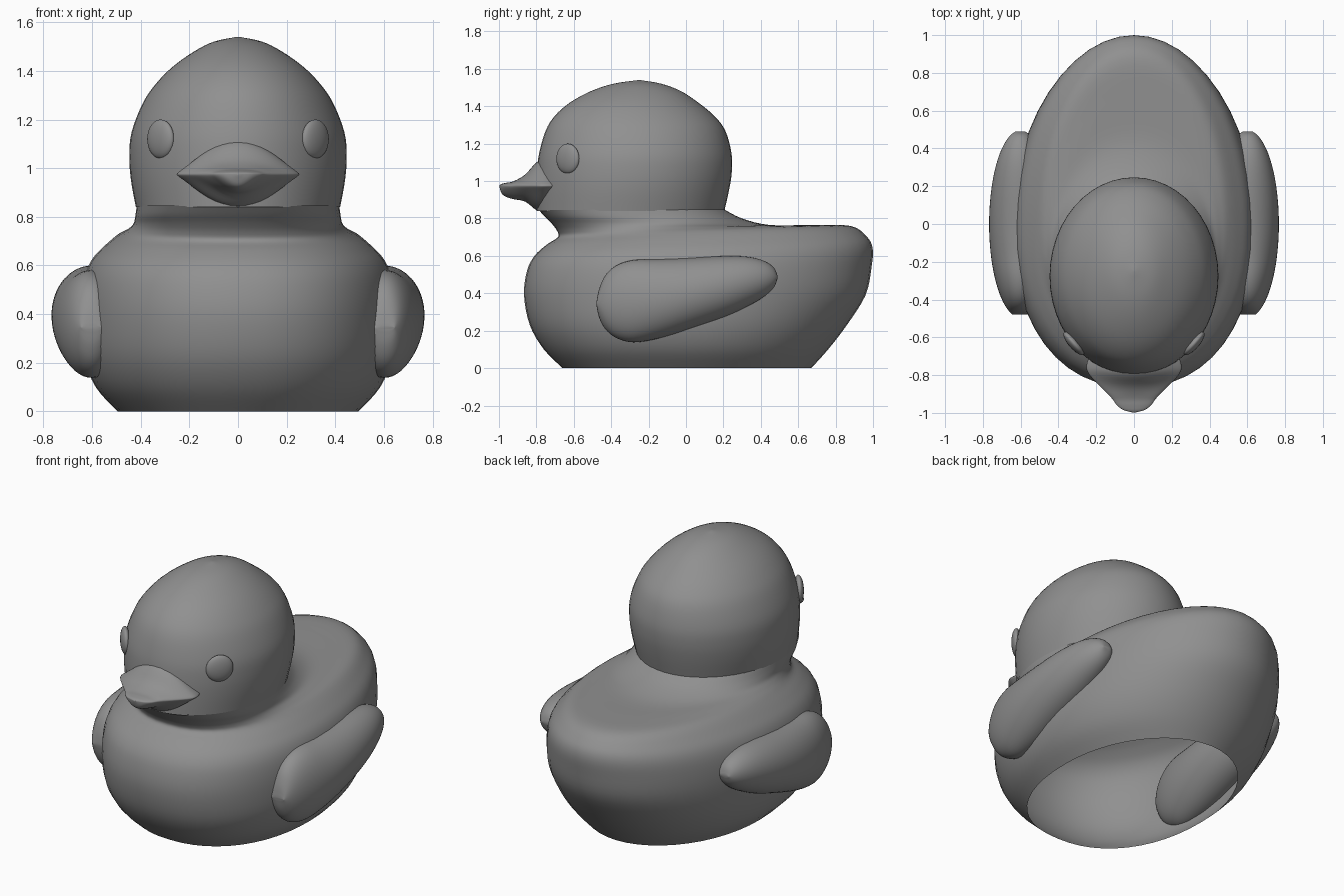
import bpy, bmesh, math
from mathutils import Matrix

if "Cube" in bpy.data.objects:
    bpy.data.objects.remove(bpy.data.objects["Cube"], do_unlink=True)

grey = bpy.data.materials.new("matte_grey")
grey.use_nodes = True
grey.diffuse_color = (0.28, 0.28, 0.28, 1)
grey.node_tree.nodes["Principled BSDF"].inputs["Base Color"].default_value = (0.28, 0.28, 0.28, 1)

SEGMENTS = 48


def refine(rows, steps=4):
    """Catmull-Rom interpolation of rows of section sizes."""
    out = []
    for i in range(len(rows) - 1):
        quad = [rows[max(i - 1, 0)], rows[i], rows[i + 1], rows[min(i + 2, len(rows) - 1)]]
        for s in range(steps):
            t = s / steps
            out.append([0.5 * (2 * b + (c - a) * t + (2 * a - 5 * b + 4 * c - d) * t * t
                               + (3 * b - a - 3 * c + d) * t ** 3) for a, b, c, d in zip(*quad)])
    return out + [list(rows[-1])]


def finish(name, bm):
    mesh = bpy.data.meshes.new(name)
    bm.to_mesh(mesh)
    bm.free()
    mesh.materials.append(grey)
    mesh.shade_smooth()
    obj = bpy.data.objects.new(name, mesh)
    bpy.context.collection.objects.link(obj)
    return obj


def loft(name, rows, section, cap_start=False, cap_end=False):
    """Skin a closed section(row, angle) through all refined rows."""
    bm = bmesh.new()
    rings = [[bm.verts.new(section(row, 2 * math.pi * k / SEGMENTS)) for k in range(SEGMENTS)]
             for row in refine(rows)]
    for a, b in zip(rings, rings[1:]):
        for k in range(SEGMENTS):
            j = (k + 1) % SEGMENTS
            bm.faces.new((a[k], a[j], b[j], b[k]))
    if cap_start:
        bm.faces.new(rings[0][::-1])
    if cap_end:
        bm.faces.new(rings[-1])
    if cap_start and cap_end:
        bmesh.ops.recalc_face_normals(bm, faces=bm.faces)
    return finish(name, bm)


def egg_section(power):
    """Horizontal egg outline: half width, front y, rear y, front z, rear z, widest y."""
    def section(row, angle):
        w, front, rear, zf, zr, mid = row
        c, s = math.cos(angle), math.sin(angle)
        e = 2 / power if s < 0 else 1
        x = math.copysign(abs(c) ** e, c) * w
        y = mid + (abs(s) ** e * (rear - mid) if s > 0 else -abs(s) ** e * (mid - front))
        return x, y, zf + (zr - zf) * (y - front) / (rear - front)
    return section


# Hollow body, open underneath, rising into the neck
loft("body", [
    (.495, -.66, .67, 0, 0, 0),
    (.585, -.76, .76, .1, .1, 0),
    (.635, -.835, .86, .23, .23, 0),
    (.645, -.866, .96, .39, .39, 0),
    (.635, -.85, .992, .52, .54, 0),
    (.605, -.81, .998, .60, .64, 0),
    (.55, -.745, .965, .66, .705, 0),
    (.495, -.685, .88, .70, .76, -.02),
    (.455, -.69, .68, .735, .765, -.1),
    (.43, -.72, .45, .775, .765, -.18),
    (.422, -.755, .30, .81, .80, -.25),
    (.416, -.787, .198, .845, .852, -.28),
], egg_section(2.25))

# Head dome
head = [(.84, .42, -.80, .205), (.95, .44, -.80, .23), (1.05, .447, -.797, .245),
        (1.15, .437, -.785, .243), (1.27, .39, -.75, .21), (1.35, .335, -.70, .15),
        (1.42, .265, -.62, .065), (1.48, .18, -.51, -.025), (1.52, .1, -.39, -.13),
        (1.54, .004, -.255, -.245)]
loft("head", [(w, f, r, z, z, (f + r) / 2) for z, w, f, r in head],
     egg_section(2), cap_end=True)


# Beak: a flat rim with a raised ridge above and below
def beak_section(row, angle):
    y, w, top, bottom = row
    s = math.sin(angle)
    height = top if s > 0 else bottom
    rim = min(.03, height)
    return w * math.cos(angle), y, .975 + rim * s + (height - rim) * s ** 3


loft("beak", [
    (-.68, .215, .10, .10), (-.71, .24, .12, .12), (-.76, .252, .138, .135),
    (-.80, .235, .125, .13), (-.86, .18, .06, .085), (-.92, .12, .025, .072),
    (-.96, .09, .016, .06), (-.985, .055, .01, .042), (-.998, .006, .002, .004),
], beak_section, cap_start=True, cap_end=True)

# Eyes: shallow discs lying on the head
for side, label in ((1, "left"), (-1, "right")):
    bm = bmesh.new()
    bmesh.ops.create_uvsphere(bm, u_segments=32, v_segments=16, radius=1)
    place = (Matrix.Translation((side * .318, -.632, 1.12))
             @ Matrix.Rotation(side * math.radians(49), 4, 'Z')
             @ Matrix.Diagonal((.078, .028, .08, 1)))
    bmesh.ops.transform(bm, matrix=place, verts=bm.verts)
    finish(label + "_eye", bm)

# Wings: tapering pods, thick in front and raised at the rear
wing = [(-.479, .345, .008), (-.465, .347, .075), (-.43, .352, .145), (-.37, .355, .195),
        (-.28, .358, .22), (-.15, .37, .212), (0, .395, .193), (.2, .435, .164),
        (.33, .463, .132), (.42, .478, .094), (.47, .484, .053), (.489, .486, .008)]
for side, label in ((1, "left"), (-1, "right")):
    def wing_section(row, angle):
        y, mid, half = row
        depth = .165 * math.sqrt(max(1 - (y / .495) ** 2, .0004))
        return side * (.602 + depth * math.cos(angle)), y, mid + half * math.sin(angle)
    loft(label + "_wing", wing, wing_section, cap_start=True, cap_end=True)
